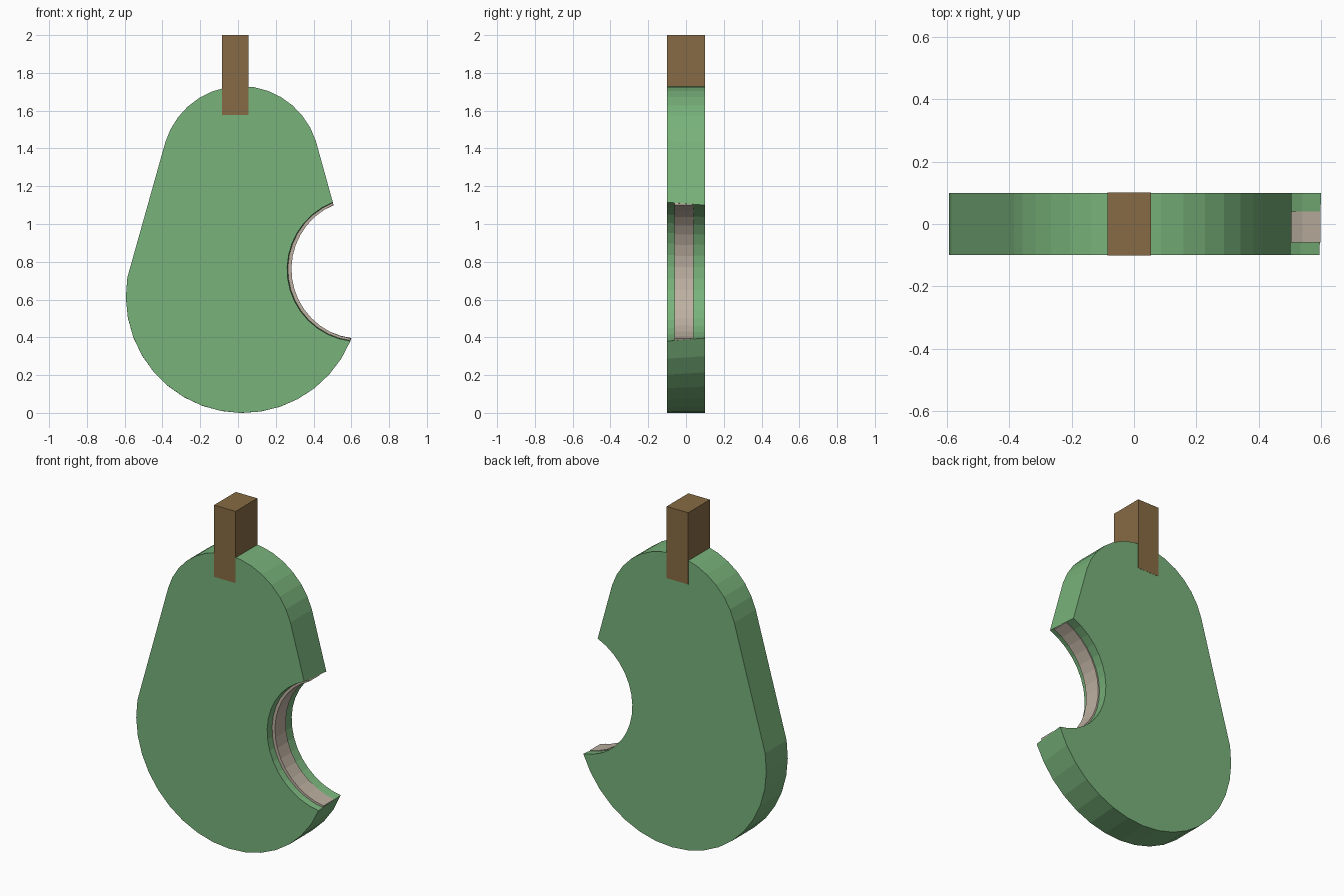
import bpy, bmesh
from math import cos, sin, atan2, tau
from mathutils import Vector

if "Cube" in bpy.data.objects:
    bpy.data.objects.remove(bpy.data.objects["Cube"])


def material(name, rgb):
    m = bpy.data.materials.new(name)
    m.diffuse_color = (*rgb, 1)
    m.use_nodes = True
    m.node_tree.nodes["Principled BSDF"].inputs["Base Color"].default_value = m.diffuse_color
    return m


def arc(a, b, c, n):
    """n + 1 points on the circle arc from a through b to c."""
    (ax, ay), (bx, by), (cx, cy) = a, b, c
    d = 2 * (ax * (by - cy) + bx * (cy - ay) + cx * (ay - by))
    sa, sb, sc = ax*ax + ay*ay, bx*bx + by*by, cx*cx + cy*cy
    ox = (sa * (by - cy) + sb * (cy - ay) + sc * (ay - by)) / d
    oy = (sa * (cx - bx) + sb * (ax - cx) + sc * (bx - ax)) / d
    r = Vector((ax - ox, ay - oy)).length
    t0, t1, t2 = (atan2(p[1] - oy, p[0] - ox) for p in (a, b, c))
    sweep = (t2 - t0) % tau
    if (t1 - t0) % tau > sweep:
        sweep -= tau
    return [(ox + r * cos(t0 + sweep * i / n), oy + r * sin(t0 + sweep * i / n))
            for i in range(n + 1)]


def loft(name, sections, mat):
    """Skin between equal closed outlines given as (y, points), with end caps."""
    bm = bmesh.new()
    rings = [[bm.verts.new((x, y, z)) for x, z in pts] for y, pts in sections]
    n = len(rings[0])
    for r, s in zip(rings, rings[1:]):
        for i in range(n):
            j = (i + 1) % n
            bm.faces.new((r[i], r[j], s[j], s[i]))
    bm.faces.new(rings[0])
    bm.faces.new(rings[-1])
    bmesh.ops.recalc_face_normals(bm, faces=bm.faces)
    me = bpy.data.meshes.new(name)
    bm.to_mesh(me)
    bm.free()
    me.materials.append(mat)
    ob = bpy.data.objects.new(name, me)
    bpy.context.collection.objects.link(ob)
    return ob


green = material("skin_green", (0.188, 0.445, 0.195))
cream = material("flesh_cream", (0.51, 0.435, 0.356))
brown = material("stem_brown", (0.242, 0.147, 0.058))


# Pear slab: the bite narrows slightly towards the back
def pear(bite):
    bottom = arc(bite[-1], (0.01, 0), (-0.586, 0.716), 17)
    top = arc((-0.385, 1.432), (0.03, 1.73), (0.412, 1.44), 14)
    return bite + bottom[1:] + top


front_bite = arc((0.502, 1.115), (0.260, 0.76), (0.595, 0.380), 16)
back_bite = arc((0.506, 1.100), (0.280, 0.755), (0.600, 0.396), 16)
loft("pear_body", [(-0.1, pear(front_bite)), (0.1, pear(back_bite))], green)

# Raised strip of flesh along the bite
outer = arc((0.495, 1.13), (0.250, 0.76), (0.59, 0.375), 16)
inner = arc((0.505, 1.101), (0.283, 0.755), (0.599, 0.394), 16)
loft("bite_flesh", [(y, outer[::-1] + inner) for y in (-0.06, 0.04)], cream)

# Stem
loft("stem", [(y, [(-0.085, 1.577), (0.055, 1.577), (0.055, 2.0), (-0.085, 2.0)])
              for y in (-0.101, 0.101)], brown)
